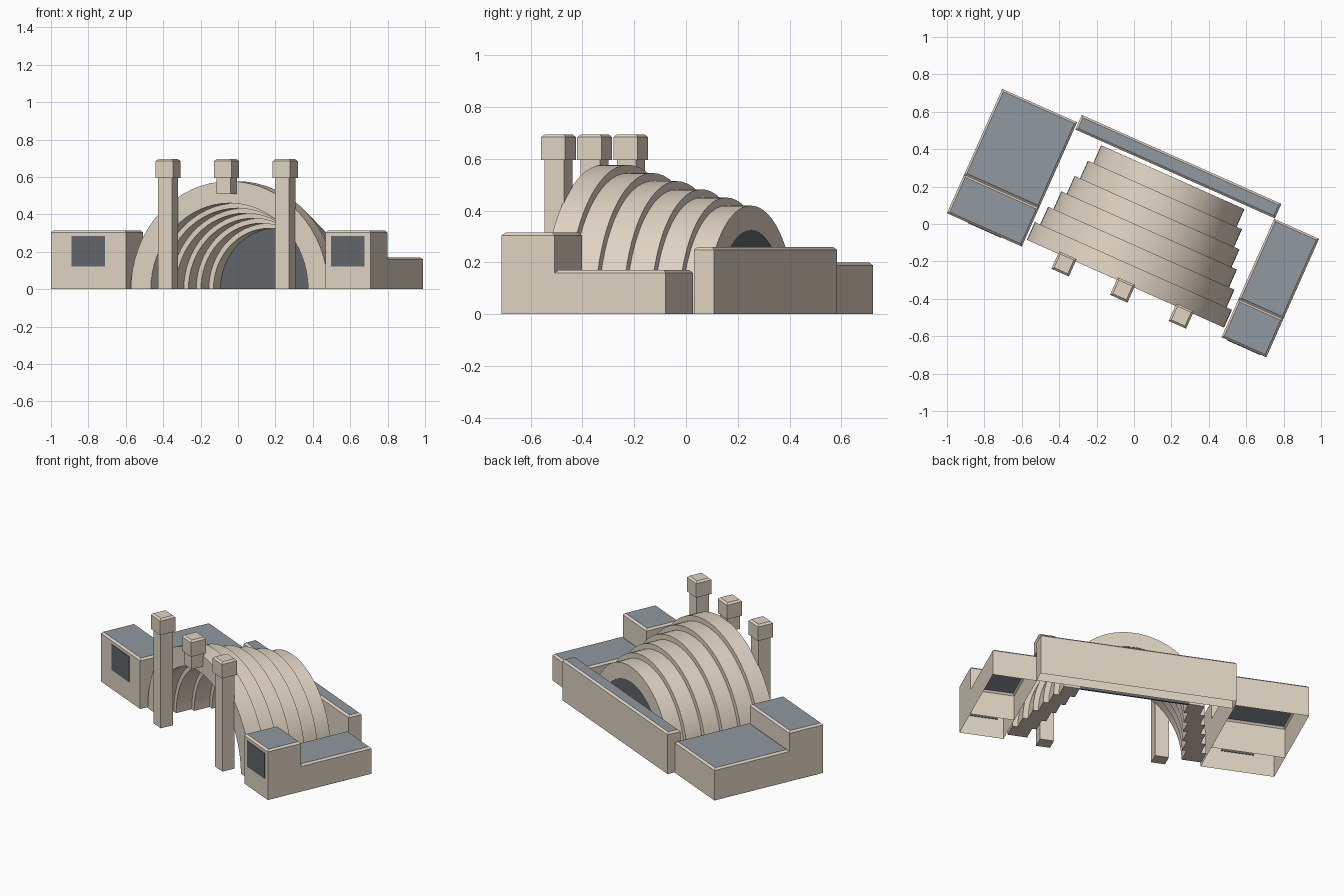
import bpy, bmesh, math
from mathutils import Matrix

if "Cube" in bpy.data.objects:
    bpy.data.objects.remove(bpy.data.objects["Cube"])

TURN = Matrix.Rotation(math.radians(-24), 4, 'Z')   # whole building is turned in plan
CX = 0.088                                          # local centre line of the shell


def material(name, rgb):
    m = bpy.data.materials.new(name)
    m.diffuse_color = (*rgb, 1)
    m.use_nodes = True
    m.node_tree.nodes["Principled BSDF"].inputs["Base Color"].default_value = m.diffuse_color
    return m


STONE = material("stone", (0.75, 0.66, 0.55))
ROOF = material("roof_slate", (0.28, 0.32, 0.35))
DARK = material("dark_panel", (0.12, 0.135, 0.145))


def finish(bm, name, mats):
    bmesh.ops.recalc_face_normals(bm, faces=bm.faces)
    bm.transform(TURN)
    me = bpy.data.meshes.new(name)
    bm.to_mesh(me)
    bm.free()
    for m in mats:
        me.materials.append(m)
    ob = bpy.data.objects.new(name, me)
    bpy.context.collection.objects.link(ob)
    return ob


def box(name, x0, x1, y0, y1, z0, z1, mats, chamfer=0.0, open_bottom=False):
    """Box with chamfered top rim; the top face takes the last material."""
    bm = bmesh.new()
    bmesh.ops.create_cube(bm, size=1)
    for v in bm.verts:
        v.co.x = x0 if v.co.x < 0 else x1
        v.co.y = y0 if v.co.y < 0 else y1
        v.co.z = z0 if v.co.z < 0 else z1
    bmesh.ops.recalc_face_normals(bm, faces=bm.faces)
    if chamfer:
        rim = [e for e in bm.edges if all(v.co.z > z1 - 1e-5 for v in e.verts)]
        bmesh.ops.bevel(bm, geom=rim, offset=chamfer, segments=1, affect='EDGES')
    for f in list(bm.faces):
        if all(v.co.z > z1 - 1e-5 for v in f.verts):
            f.material_index = len(mats) - 1
        elif open_bottom and all(v.co.z < z0 + 1e-5 for v in f.verts):
            bm.faces.remove(f)
    return finish(bm, name, mats)


def arch(name, r_in, r_out, y0, y1, n=32):
    """Half ring swept along y."""
    bm = bmesh.new()
    rows = []
    for i in range(n + 1):
        a = math.pi * i / n
        c, s = math.cos(a), math.sin(a)
        rows.append([bm.verts.new((CX + r * c, y, r * s))
                     for r, y in ((r_out, y0), (r_out, y1), (r_in, y1), (r_in, y0))])
    for a, b in zip(rows, rows[1:]):
        for k in range(4):
            j = (k + 1) % 4
            bm.faces.new((a[k], a[j], b[j], b[k]))
    bm.faces.new(rows[0])
    bm.faces.new(rows[-1])
    ob = finish(bm, name, [STONE])
    bpy.context.view_layer.objects.active = ob
    ob.select_set(True)
    bpy.ops.object.shade_smooth_by_angle(angle=math.radians(30))
    ob.select_set(False)


# Telescoping shell of six half rings
RINGS, FRONT, BACK = 6, -0.31, 0.313
step = (BACK - FRONT) / RINGS
for i in range(RINGS):
    y = FRONT + i * step
    arch(f"shell_ring_{i + 1}", 0.46 - 0.027 * i, 0.577 - 0.0315 * i, y, y + step)

# Dark half disc closing the rear of the shell
bm = bmesh.new()
pts = [(CX + 0.326 * math.cos(math.pi * i / 32), 0.326 * math.sin(math.pi * i / 32)) for i in range(33)]
disc = bm.faces.new([bm.verts.new((x, BACK - 0.012, z)) for x, z in pts])
ext = bmesh.ops.extrude_face_region(bm, geom=[disc])
for v in [g for g in ext["geom"] if isinstance(g, bmesh.types.BMVert)]:
    v.co.y += 0.01
finish(bm, "stage_back_panel", [DARK])

# Wings: tall front block, low rear block, window on the front
for side, x0, x1, yf, ym, yb, zr in (("left", -0.937, -0.499, -0.354, -0.128, 0.373, 0.20),
                                     ("right", 0.674, 0.936, -0.363, -0.14, 0.33, 0.17)):
    box(f"{side}_wing_front", x0, x1, yf, ym, 0, 0.315, [STONE, ROOF], 0.011, True)
    box(f"{side}_wing_rear", x0, x1, ym, yb, 0, zr, [STONE, ROOF], 0.011, True)
    xc = (x0 + x1) / 2
    box(f"{side}_window", xc - 0.098, xc + 0.098, yf - 0.003, yf + 0.004, 0.122, 0.284, [DARK])

# Rear wall
box("rear_wall", -0.492, 0.676, 0.334, 0.419, 0, 0.26, [STONE, ROOF], 0.011, True)

# Pillars with caps; the middle one hangs on the crown of the shell
for label, dx, z0 in (("left", -0.343, 0), ("middle", 0, 0.51), ("right", 0.343, 0)):
    x, y = CX + dx, -0.347
    box(f"{label}_pillar", x - 0.041, x + 0.041, y - 0.041, y + 0.041, z0, 0.6, [STONE])
    box(f"{label}_pillar_cap", x - 0.051, x + 0.051, y - 0.051, y + 0.051, 0.595, 0.695, [STONE], 0.011)
